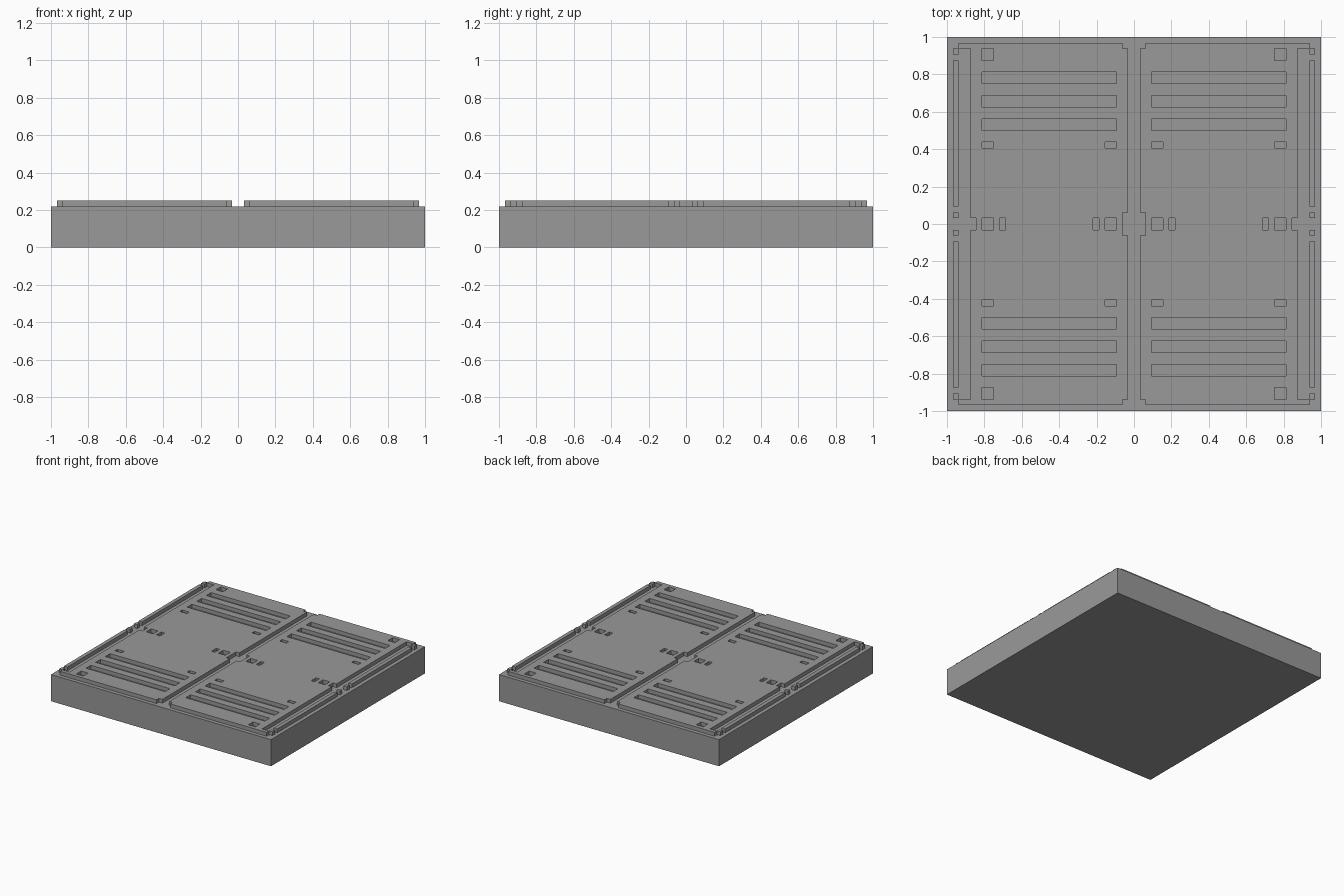
import bpy, bmesh, math

if "Cube" in bpy.data.objects:
    bpy.data.objects.remove(bpy.data.objects["Cube"])

U = 1 / 32          # the model sits on a 64 x 64 unit grid
LOW, HIGH = 7 * U, 8 * U

grey = bpy.data.materials.new("mid grey")
grey.diffuse_color = (0.32, 0.32, 0.32, 1)
grey.use_nodes = True
grey.node_tree.nodes["Principled BSDF"].inputs["Base Color"].default_value = grey.diffuse_color


def finish(name, bm):
    bmesh.ops.remove_doubles(bm, verts=bm.verts, dist=1e-5)
    bmesh.ops.dissolve_limit(bm, angle_limit=math.radians(1),
                             verts=bm.verts, edges=bm.edges)
    bmesh.ops.recalc_face_normals(bm, faces=bm.faces)
    me = bpy.data.meshes.new(name)
    bm.to_mesh(me)
    bm.free()
    me.materials.append(grey)
    ob = bpy.data.objects.new(name, me)
    bpy.context.collection.objects.link(ob)
    return ob


def raised(name, solid):
    """Raise every grid cell for which solid(x, y) is true; open underneath."""
    bm = bmesh.new()

    def quad(*pts):
        bm.faces.new([bm.verts.new((x * U, y * U, z)) for x, y, z in pts])

    for i in range(-32, 32):
        for j in range(-32, 32):
            if not solid(i + .5, j + .5):
                continue
            c = [(i, j), (i + 1, j), (i + 1, j + 1), (i, j + 1)]
            quad(*[(x, y, HIGH) for x, y in c])
            for k, (dx, dy) in enumerate([(0, -1), (1, 0), (0, 1), (-1, 0)]):
                if not solid(i + .5 + dx, j + .5 + dy):
                    a, b = c[k], c[(k + 1) % 4]
                    quad((*a, LOW), (*b, LOW), (*b, HIGH), (*a, HIGH))
    return finish(name, bm)


# Recesses of one quarter: x0, x1, y0, y1 in grid units
slots = [(3, 26, y, y + 2) for y in (16, 20, 24)]
slots += [(24, 26, 28, 30), (24, 26, 13, 14), (3, 5, 13, 14)]
slots += [(a, b, 0, 1) for a, b in ((3, 5), (6, 7), (22, 23), (24, 26))]
# Notches in the panel outline: centre, inner corner, outer middle
notches = [(0, 2, 0, 2), (0, 2, 30, 31), (27, 28, 0, 1)]


def inside(x, y, r):
    return r[0] < x < r[1] and r[2] < y < r[3]


def panel_cell(x, y):
    x, y = abs(x), abs(y)
    body = inside(x, y, (1, 28, 0, 31)) or inside(x, y, (28, 30, 30, 31))
    return body and not any(inside(x, y, r) for r in slots + notches)


def rail_cell(x, y):
    return 30 < abs(x) < 31 and 3 < abs(y) < 28


def stud_cell(x, y):
    y = abs(y)
    return 30 < abs(x) < 31 and (1 < y < 2 or 29 < y < 30)


# Base slab
bm = bmesh.new()
bmesh.ops.create_cube(bm, size=1)
for v in bm.verts:
    v.co = (v.co.x * 2, v.co.y * 2, (v.co.z + .5) * LOW)
finish("base_slab", bm)

# Slotted panels, left and right
raised("left_panel", lambda x, y: x < 0 and panel_cell(x, y))
raised("right_panel", lambda x, y: x > 0 and panel_cell(x, y))

# Side rails and corner studs
raised("side_rails", rail_cell)
raised("rail_studs", stud_cell)
